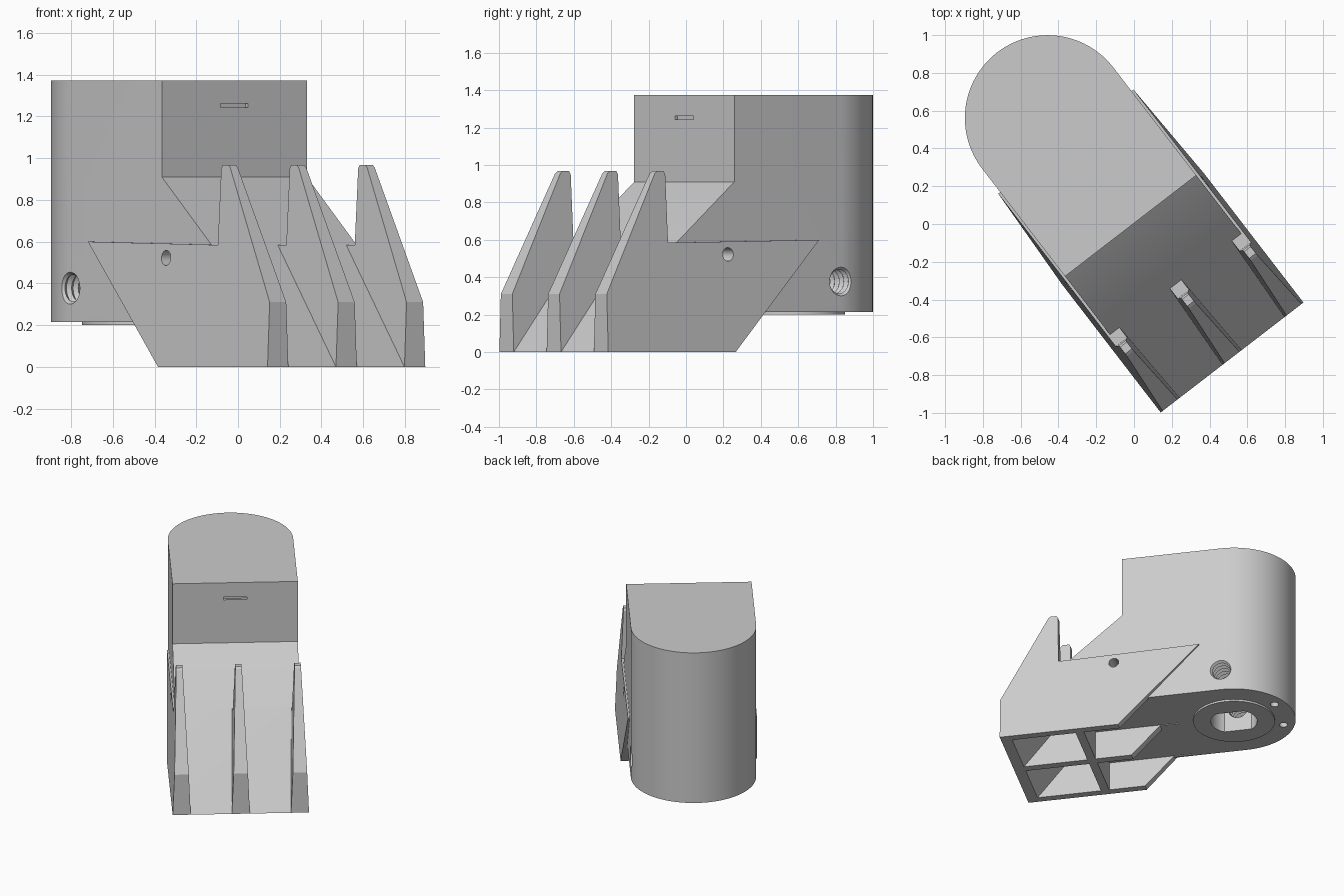
import bpy, bmesh, math
from mathutils import Matrix

cube = bpy.data.objects.get("Cube")
if cube:
    bpy.data.objects.remove(cube, do_unlink=True)

# Local frame: -y is forward, x is across; the whole part is turned in plan
PLACE = Matrix.Translation((-0.457, 0.561, 0)) @ Matrix.Rotation(math.radians(37.6), 4, 'Z')
HALF, NOSE, FLOOR, TOP = 0.4385, 1.6, 0.215, 1.373
DRAFT = 0.042

grey = bpy.data.materials.new("light grey plastic")
grey.use_nodes = True
grey.diffuse_color = (0.6, 0.6, 0.6, 1)
grey.node_tree.nodes["Principled BSDF"].inputs["Base Color"].default_value = (0.6, 0.6, 0.6, 1)


def finish(name, bm):
    bmesh.ops.recalc_face_normals(bm, faces=bm.faces)
    mesh = bpy.data.meshes.new(name)
    bm.to_mesh(mesh)
    bm.free()
    mesh.materials.append(grey)
    obj = bpy.data.objects.new(name, mesh)
    bpy.context.collection.objects.link(obj)
    return obj


def loft(name, rings):
    """Join matching rings of points and close both ends."""
    bm = bmesh.new()
    loops = [[bm.verts.new(p) for p in ring] for ring in rings]
    n = len(loops[0])
    for a, b in zip(loops, loops[1:]):
        for i in range(n):
            j = (i + 1) % n
            bm.faces.new((a[i], a[j], b[j], b[i]))
    bm.faces.new(loops[0][::-1])
    bm.faces.new(loops[-1])
    return finish(name, bm)


def side_prism(name, profile, half, draft=0.0, centre=0.0):
    """Extrude a (forward, height) profile sideways, thinning with height."""
    return loft(name, [[(centre + side * (half - draft * z), -s, z) for s, z in profile]
                       for side in (-1, 1)])


def upright(name, outline, z0, z1):
    return loft(name, [[(x, y, z) for x, y in outline] for z in (z0, z1)])


def circle(r, n=48, x=0.0, y=0.0):
    return [(x + r * math.cos(2 * math.pi * i / n), y + r * math.sin(2 * math.pi * i / n))
            for i in range(n)]


def cross_hole(name, s, z, stations):
    """Revolved cutter along x, from (x, radius) stations."""
    return loft(name, [[(x, -s + a, z + b) for a, b in circle(r, 28)] for x, r in stations])


def combine(target, other, operation):
    mod = target.modifiers.new(operation.lower(), 'BOOLEAN')
    mod.operation, mod.solver, mod.object = operation, 'EXACT', other
    bpy.ops.object.select_all(action='DESELECT')
    bpy.context.view_layer.objects.active = target
    target.select_set(True)
    bpy.ops.object.modifier_apply(modifier=mod.name)
    bpy.data.objects.remove(other, do_unlink=True)


# Upright housing with a round back
arc = [(HALF * math.cos(math.pi * i / 48), HALF * math.sin(math.pi * i / 48)) for i in range(49)]
body = upright("housing_body", arc + [(-HALF, -0.72), (HALF, -0.72)], FLOOR, TOP)

# Sloped neck, drafted skirt and bottom collar
neck = side_prism("neck", [(0.6, 0.91), (0.72, 0.91), (1.11, 0.585), (1.11, 0.5), (0.6, 0.5)], HALF)
skirt = side_prism("skirt", [(0.74, 0), (NOSE, 0), (1.11, 0.585), (0.157, 0.6)], 0.477, DRAFT)
collar = upright("collar", circle(0.29, 64), 0.2, FLOOR + 0.05)
for part in (neck, skirt, collar):
    combine(body, part, 'UNION')

# Four open pockets under the skirt
for centre in (-0.225, 0.225):
    front = side_prism("front_pocket", [(1.53, -0.01), (1.06, -0.01), (1.06, 0.555)], 0.195, 0, centre)
    rear = side_prism("rear_pocket", [(1.0, -0.01), (1.0, 0.22), (0.4, 0.22), (0.4, -0.01)],
                      0.195, 0, centre)
    combine(body, front, 'DIFFERENCE')
    combine(body, rear, 'DIFFERENCE')

# Flat-sided shaft socket and two pin holes below
socket = [(max(-0.13, min(0.13, x)), y) for x, y in circle(0.165, 40, 0, 0)]
socket = [p for i, p in enumerate(socket)
          if not (abs(p[0]) == 0.13 and socket[i - 1][0] == p[0]
                  and socket[(i + 1) % len(socket)][0] == p[0])]
combine(body, upright("socket", socket, 0.1, 0.65), 'DIFFERENCE')
for x in (-0.148, 0.148):
    combine(body, upright("pin_hole", circle(0.03, 20, x, 0.327), 0.1, 0.4), 'DIFFERENCE')

# Threaded cross hole, plain cross hole and front slot
thread = [(-0.5 + i * 0.02, 0.078 if i % 2 else 0.064) for i in range(51)]
combine(body, cross_hole("threaded_hole", 0, 0.377, thread), 'DIFFERENCE')
combine(body, cross_hole("plain_hole", 0.775, 0.522, [(-0.6, 0.036), (0.6, 0.036)]), 'DIFFERENCE')
slot = side_prism("slot", [(0.7, 1.242), (0.75, 1.242), (0.75, 1.262), (0.7, 1.262)], 0.083)
combine(body, slot, 'DIFFERENCE')

# Three tapered fins on the ramp
fin_profile = [(1.1, 0.585), (1.178, 0.585), (1.185, 0.95), (1.195, 0.967), (1.24, 0.967),
               (1.255, 0.955), (NOSE, 0.31), (NOSE, 0), (1.585, 0), (1.1, 0.57)]
fins = [side_prism(name, fin_profile, 0.063, DRAFT, x)
        for name, x in (("right_fin", -0.414), ("middle_fin", 0), ("left_fin", 0.414))]

# Turn everything into place and shade
for obj in [body] + fins:
    obj.data.transform(PLACE)
bpy.ops.object.select_all(action='DESELECT')
body.select_set(True)
bpy.context.view_layer.objects.active = body
bpy.ops.object.shade_smooth_by_angle(angle=math.radians(25))
